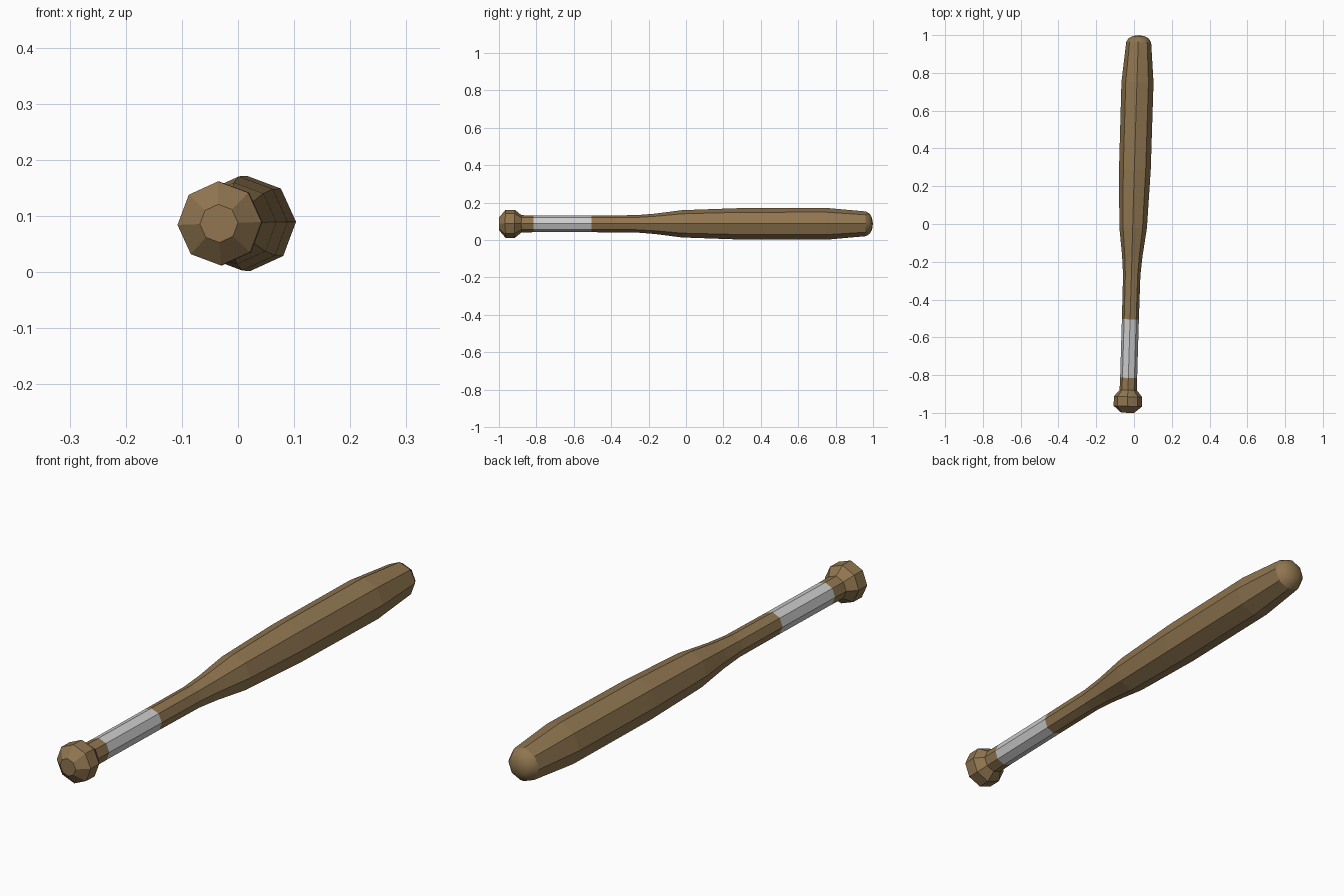
import bpy, bmesh, math
from mathutils import Matrix

if "Cube" in bpy.data.objects:
    bpy.data.objects.remove(bpy.data.objects["Cube"])

SIDES = 8
PHASE = math.radians(2)
wood = bpy.data.materials.new("wood")
wood.diffuse_color = (0.28, 0.18, 0.08, 1)
wood.use_nodes = True
wood.node_tree.nodes["Principled BSDF"].inputs["Base Color"].default_value = wood.diffuse_color

# Slight yaw of the bat, resting on the ground
PLACE = Matrix.Translation((-0.004, 0, 0.0865)) @ Matrix.Rotation(-math.atan(0.03), 4, 'Z')


def lathe(name, profile, material=None, smooth_from=None):
    """Eight-sided solid of revolution along y from (y, radius) points."""
    bm = bmesh.new()
    rings = []
    for y, r in profile:
        if r == 0:
            rings.append([bm.verts.new((0, y, 0))])
        else:
            rings.append([bm.verts.new((r * math.cos(PHASE + k * math.tau / SIDES), y,
                                        r * math.sin(PHASE + k * math.tau / SIDES)))
                          for k in range(SIDES)])
    for i, (a, b) in enumerate(zip(rings, rings[1:])):
        for k in range(SIDES):
            n = (k + 1) % SIDES
            if len(b) == 1:
                f = bm.faces.new((a[k], a[n], b[0]))
            else:
                f = bm.faces.new((a[k], a[n], b[n], b[k]))
            f.smooth = smooth_from is not None and i >= smooth_from
    if name == "knob":
        bm.faces.new(rings[0])
    bmesh.ops.recalc_face_normals(bm, faces=bm.faces)
    # recalc can flip open tubes: make the sides face outward
    f = bm.faces[0] if name != "knob" else bm.faces[SIDES]
    c = f.calc_center_median()
    if f.normal.x * c.x + f.normal.z * c.z < 0:
        bmesh.ops.reverse_faces(bm, faces=bm.faces)
    # keep the rim of the rounded tip crisp
    if smooth_from is not None:
        for e in bm.edges:
            if len({g.smooth for g in e.link_faces}) == 2:
                e.smooth = False
    bm.transform(PLACE)
    me = bpy.data.meshes.new(name)
    bm.to_mesh(me)
    bm.free()
    ob = bpy.data.objects.new(name, me)
    bpy.context.collection.objects.link(ob)
    if material:
        me.materials.append(material)
    return ob


# Knob and handle end
lathe("knob", [(-1.0, 0.034), (-0.965, 0.075), (-0.915, 0.075),
               (-0.88, 0.046), (-0.815, 0.045)], wood)

# Grey grip wrap
lathe("grip", [(-0.815, 0.045), (-0.505, 0.045)])

# Barrel with rounded tip
lathe("barrel", [(-0.505, 0.045), (-0.27, 0.046), (-0.17, 0.054), (-0.02, 0.073),
                 (0.29, 0.084), (0.75, 0.085), (0.963, 0.066),
                 (0.983, 0.053), (0.995, 0.032), (1.0, 0)], wood, smooth_from=6)
